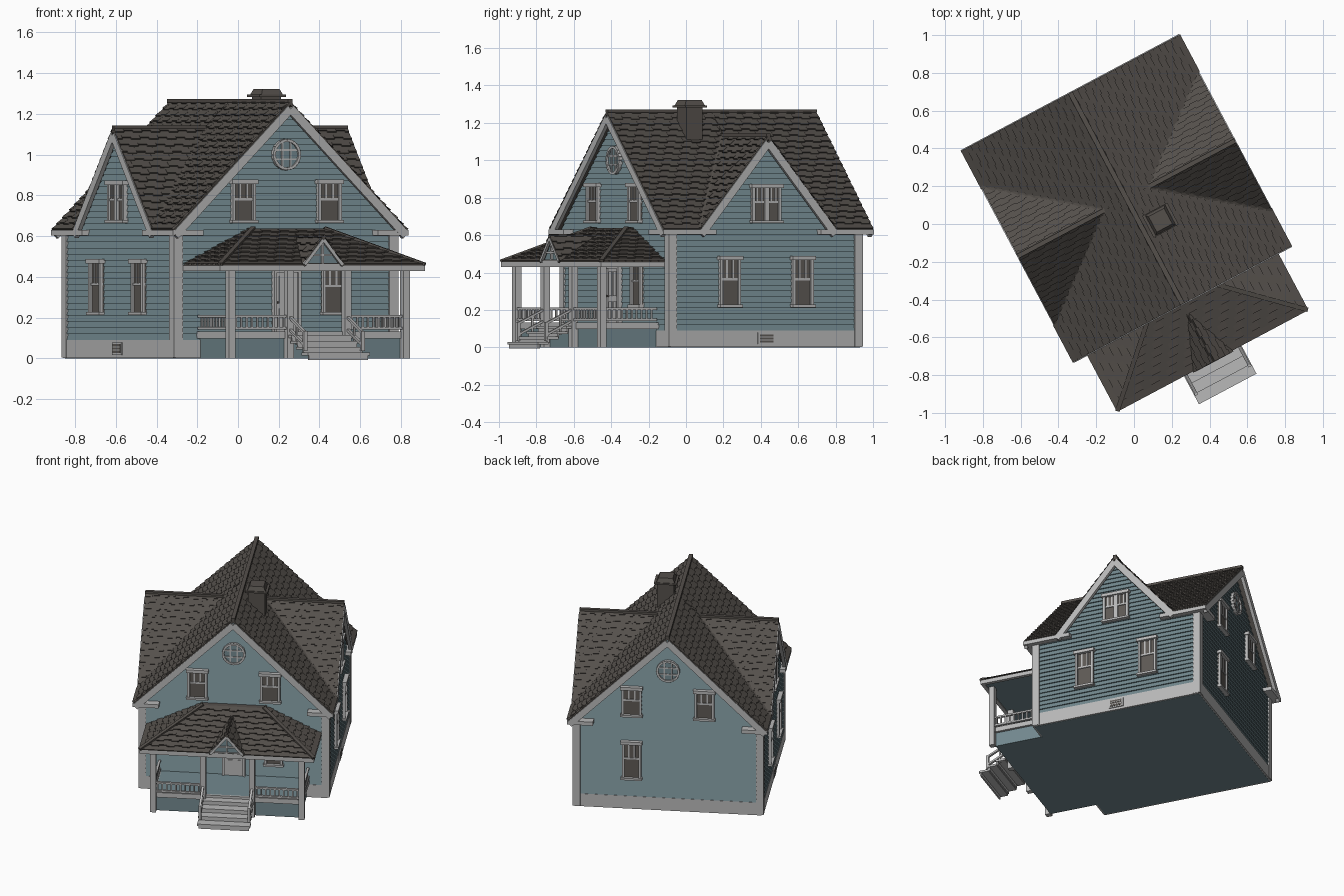
import bpy, bmesh, math
from mathutils import Vector, Matrix

cube = bpy.data.objects.get("Cube")
if cube:
    bpy.data.objects.remove(cube, do_unlink=True)

# House placement: turned on the plot
PLACE = Matrix.Translation((-0.04, 0.135, 0)) @ Matrix.Rotation(math.radians(28), 4, 'Z')
UP = Vector((0, 0, 1))
WX, WY = 0.611, 0.575          # wall half sizes
RX, RY = 0.65, 0.633           # roof half sizes
EAVE, RIDGE = 0.63, 1.26
GW, GZ, GX = 0.415, 1.13, 0.13  # cross gable half width, ridge height, inner end


def material(name, rgb):
    m = bpy.data.materials.new(name)
    m.use_nodes = True
    m.diffuse_color = (*rgb, 1)
    m.node_tree.nodes["Principled BSDF"].inputs["Base Color"].default_value = (*rgb, 1)
    return m


SIDING = material("blue grey siding", (0.17, 0.25, 0.275))
TRIM = material("pale grey trim", (0.48, 0.48, 0.48))
ROOF = material("dark brown shingle", (0.09, 0.08, 0.071))
GLASS = material("smoky glass", (0.11, 0.1, 0.09))

parts = {}


def part(name, mat):
    return parts.setdefault(name, (bmesh.new(), mat))[0]


def box(bm, center, size, frame=Matrix()):
    m = frame @ Matrix.Translation(center) @ Matrix.Diagonal((*size, 1))
    bmesh.ops.create_cube(bm, size=1, matrix=m)


def bar(bm, a, b, w, h, frame=Matrix()):
    a, b = frame @ Vector(a), frame @ Vector(b)
    d = (b - a).normalized()
    side = UP.cross(d)
    side = side.normalized() if side.length > 0.001 else Vector((0, 1, 0))
    rot = Matrix((d, side, d.cross(side))).transposed().to_4x4()
    box(bm, (0, 0, 0), ((b - a).length, w, h), Matrix.Translation((a + b) / 2) @ rot)


def prism(bm, pts, vec):
    base = [bm.verts.new(p) for p in pts]
    top = [bm.verts.new(Vector(p) + Vector(vec)) for p in pts]
    faces = [bm.faces.new(base), bm.faces.new(top[::-1])]
    for i in range(len(pts)):
        j = (i + 1) % len(pts)
        faces.append(bm.faces.new((base[i], top[i], top[j], base[j])))
    bmesh.ops.recalc_face_normals(bm, faces=faces)


def roof_plane(bm, pts, row=0.045, tab=0.05, thick=0.012):
    """Slab covered with staggered shingles, trimmed to a convex outline."""
    pts = [Vector(p) for p in pts]
    n = (pts[1] - pts[0]).cross(pts[2] - pts[0]).normalized()
    if n.z < 0:
        n, pts = -n, pts[::-1]
    prism(bm, pts, -n * thick)
    u = UP.cross(n).normalized()
    v = n.cross(u)
    o = pts[0]
    us = [(p - o).dot(u) for p in pts]
    vs = [(p - o).dot(v) for p in pts]
    tmp = bmesh.new()
    for r in range(math.ceil((max(vs) - min(vs)) / row)):
        for c in range(-1, math.ceil((max(us) - min(us)) / tab) + 1):
            u0 = min(us) + (c + 0.5 * (r % 2)) * tab
            v0 = min(vs) + r * row - (0.01 if (c + r // 2) % 2 and r else 0)
            v1 = min(vs) + (r + 1) * row
            p = lambda a, b, h: tmp.verts.new(o + u * a + v * b + n * h)
            A, B = p(u0, v0, 0.009), p(u0 + tab, v0, 0.009)
            C, D = p(u0 + tab, v1, 0.001), p(u0, v1, 0.001)
            E, F = p(u0, v0, 0), p(u0 + tab, v0, 0)
            for f in ((A, B, C, D), (E, F, B, A), (E, A, D), (F, C, B)):
                tmp.faces.new(f)
    for i, a in enumerate(pts):
        b = pts[(i + 1) % len(pts)]
        bmesh.ops.bisect_plane(tmp, geom=tmp.verts[:] + tmp.edges[:] + tmp.faces[:], plane_co=a,
                               plane_no=(b - a).cross(n), clear_outer=True)
    me = bpy.data.meshes.new("shingle_piece")
    tmp.to_mesh(me)
    tmp.free()
    bm.from_mesh(me)
    bpy.data.meshes.remove(me)


def wall_frame(deg, dist):
    return Matrix.Rotation(math.radians(deg), 4, 'Z') @ Matrix.Translation((0, dist, 0))


def clapboards(bm, frame, half_at, top, step=0.03):
    z = 0.09
    while z < top - 0.01:
        z1 = min(z + step, top)
        w0, w1 = half_at(z), half_at(z1 - 0.0001)
        p = lambda x, y, h: bm.verts.new(frame @ Vector((x, y, h)))
        A, B = p(-w0, 0.009, z), p(w0, 0.009, z)
        C, D = p(w1, 0.001, z1), p(-w1, 0.001, z1)
        bm.faces.new((B, A, D, C))
        bm.faces.new((A, B, p(w0, 0, z), p(-w0, 0, z)))
        z = z1


def window(frame, u, z0, z1, w):
    trim, glass = part("window_frames", TRIM), part("window_glass", GLASS)
    mid, h = z0 + (z1 - z0) * 0.55, z1 - z0
    box(glass, (u, 0.01, z0 + h / 2), (w, 0.008, h), frame)
    for s in (-1, 1):
        box(trim, (u + s * (w / 2 - 0.008), 0.013, z0 + h / 2), (0.016, 0.026, h), frame)
        box(trim, (u + s * w * 0.15, 0.013, (mid + z1) / 2), (0.01, 0.01, z1 - mid), frame)
    box(trim, (u, 0.013, mid), (w, 0.014, 0.012), frame)
    box(trim, (u, 0.018, z0 + 0.006), (w + 0.014, 0.036, 0.014), frame)
    box(trim, (u, 0.018, z1 - 0.008), (w + 0.016, 0.036, 0.022), frame)


def round_window(frame, z, r):
    trim = part("round_window_frames", TRIM)
    turn = frame @ Matrix.Translation((0, 0.008, z)) @ Matrix.Rotation(math.pi / 2, 4, 'X')
    bmesh.ops.create_cone(part("round_window_panels", SIDING), cap_ends=True, segments=24,
                          radius1=r, radius2=r, depth=0.012, matrix=turn)
    ring = [(r * math.cos(k * math.pi / 12), 0.012, z + r * math.sin(k * math.pi / 12)) for k in range(25)]
    for a, b in zip(ring, ring[1:]):
        bar(trim, a, b, 0.026, 0.014, frame)
    for s in (-1, 1):
        box(trim, (s * r * 0.33, 0.014, z), (0.009, 0.012, r * 1.85), frame)
        box(trim, (0, 0.014, z + s * r * 0.33), (r * 1.85, 0.012, 0.009), frame)


front, back = wall_frame(180, WY), wall_frame(0, WY)
left, right = wall_frame(-90, WX), wall_frame(90, WX)

# House body with main and cross gables
body = part("house_body", SIDING)
box(body, (0, 0, 0.32), (2 * WX, 2 * WY, 0.64))
prism(body, [(-WX, -WY, 0.635), (WX, -WY, 0.635), (0, -WY, 1.23)], (0, 2 * WY, 0))
prism(body, [(-WX, -0.39, 0.63), (-WX, 0.39, 0.63), (-WX, 0, 1.1)], (2 * WX, 0, 0))

# Walls: siding, foundation, windows
boards = part("clapboard_siding", SIDING)
base = part("foundation", TRIM)
for f in (front, back):
    clapboards(boards, f, lambda z: max(0.001, min(WX, (1.235 - z) / 0.975)), 1.235)
    box(base, (0, 0.004, 0.046), (2 * WX, 0.014, 0.09), f)
    round_window(f, 1.0, 0.07)
    for u in (-0.238, 0.238):
        window(f, u, 0.665, 0.875, 0.13)
for f in (left, right):
    clapboards(boards, f, lambda z: WY if z < 0.63 else max(0.001, (1.1 - z) / 1.2), 1.1)
    box(base, (0, 0.004, 0.046), (2 * WY, 0.014, 0.09), f)
    for u in (-0.22, 0.22):
        window(f, u, 0.215, 0.485, 0.125)
    for u in (-0.043, 0.043):
        window(f, u, 0.665, 0.87, 0.09)
    box(part("foundation_vent_frames", TRIM), (0, 0.01, 0.048), (0.1, 0.016, 0.062), f)
    box(part("foundation_vents", GLASS), (0, 0.016, 0.048), (0.08, 0.009, 0.044), f)
    for z in (0.04, 0.056):
        box(part("foundation_vent_frames", TRIM), (0, 0.018, z), (0.08, 0.008, 0.005), f)
window(front, -0.26, 0.215, 0.47, 0.12)
window(back, 0.238, 0.215, 0.485, 0.125)

# Roofs, fascia and corner boards
roof, caps = part("main_roof", ROOF), part("roof_caps", ROOF)
rakes, eaves = part("rake_boards", TRIM), part("eave_returns", TRIM)
for sx in (-1, 1):
    for sy in (-1, 1):
        P = lambda x, y, z: (sx * x, sy * y, z)
        roof_plane(roof, [P(RX, RY, EAVE), P(RX, GW, EAVE), P(GX, 0, GZ), P(0, 0, RIDGE), P(0, RY, RIDGE)])
        roof_plane(roof, [P(RX, GW, EAVE), P(RX, 0, GZ), P(GX, 0, GZ)])
        bar(caps, P(RX, GW, EAVE + 0.004), P(GX, 0, GZ + 0.004), 0.016, 0.014)
        bar(rakes, P(RX - 0.01, RY - 0.006, EAVE - 0.026), P(0, RY - 0.006, RIDGE - 0.036), 0.022, 0.042)
        bar(rakes, P(RX - 0.006, GW - 0.01, EAVE - 0.026), P(RX - 0.006, 0, GZ - 0.036), 0.022, 0.042)
        box(eaves, P(RX - 0.02, 0.475, 0.617), (0.05, 0.32, 0.026))
        box(eaves, P(RX - 0.08, RY - 0.028, 0.617), (0.17, 0.065, 0.026))
        box(part("corner_boards", TRIM), P(WX - 0.012, WY - 0.012, 0.31), (0.05, 0.05, 0.61))
    bar(caps, (sx * RX, 0, GZ + 0.005), (sx * GX, 0, GZ + 0.005), 0.024, 0.016)
bar(caps, (0, -RY, RIDGE + 0.004), (0, RY, RIDGE + 0.004), 0.026, 0.018)

# Chimney
chimney = part("chimney", ROOF)
for z, sx, sy, h in ((1.17, 0.11, 0.095, 0.23), (1.288, 0.15, 0.13, 0.012)):
    box(chimney, (0.105, -0.186, z), (sx, sy, h))
bmesh.ops.create_cone(chimney, cap_ends=True, segments=4, radius1=0.085, radius2=0.066, depth=0.03, matrix=
                      Matrix.Translation((0.105, -0.186, 1.308)) @ Matrix.Rotation(math.pi / 4, 4, 'Z'))

# Porch roof with a small gable
proof, fascia = part("porch_roof", ROOF), part("porch_fascia", TRIM)
PX, PY, PZ, TX, TY, TZ = 0.57, -0.97, 0.457, 0.2, -0.62, 0.635
roof_plane(proof, [(-PX, PY, PZ), (PX, PY, PZ), (TX, TY, TZ), (-TX, TY, TZ)])
box(proof, (0, -0.597, TZ - 0.004), (2 * TX, 0.05, 0.012))
box(fascia, (0, PY + 0.012, 0.443), (2 * PX, 0.024, 0.028))
box(part("porch_ceiling", SIDING), (0, -0.765, 0.443), (1.1, 0.38, 0.012))
prism(part("porch_gable_panel", SIDING), [(-0.095, -0.962, 0.46), (0.095, -0.962, 0.46), (0, -0.962, 0.582)], (0, 0.02, 0))
gable_trim = part("porch_gable_trim", TRIM)
for s in (-1, 1):
    roof_plane(proof, [(s * PX, PY, PZ), (s * PX, -WY, PZ), (s * TX, -WY, TZ), (s * TX, TY, TZ)])
    roof_plane(proof, [(s * 0.115, -0.98, PZ), (0, -0.98, 0.602), (0, -0.69, 0.602)])
    bar(caps, (s * PX, PY, PZ + 0.005), (s * TX, TY, TZ + 0.005), 0.024, 0.014)
    bar(gable_trim, (s * 0.105, -0.975, PZ + 0.002), (0, -0.975, 0.582), 0.014, 0.016)
    box(fascia, (s * (PX - 0.012), -0.77, 0.443), (0.024, 0.39, 0.028))
box(gable_trim, (0, -0.966, 0.515), (0.011, 0.012, 0.11))
box(gable_trim, (0, -0.966, 0.507), (0.11, 0.012, 0.01))
box(gable_trim, (0, -0.966, 0.463), (0.2, 0.014, 0.012))

# Porch deck, posts and railings
box(part("porch_base", SIDING), (0, -0.737, 0.066), (0.95, 0.33, 0.132))
edge, posts, rails = part("porch_deck_edge", TRIM), part("porch_posts", TRIM), part("porch_railing", TRIM)
box(edge, (0, -0.906, 0.115), (0.99, 0.016, 0.034))
for s in (-1, 1):
    box(edge, (s * 0.483, -0.74, 0.115), (0.018, 0.33, 0.034))
    for x in (0.485, 0.16):
        box(posts, (s * x, -0.92, 0.217), (0.037, 0.037, 0.434))
    for a, b in (((s * 0.16, -0.92), (s * 0.485, -0.92)), ((s * 0.485, -0.92), (s * 0.485, -0.59))):
        for z in (0.148, 0.207):
            bar(rails, (*a, z), (*b, z), 0.016, 0.012)
        for k in range(1, 11):
            x, y = Vector(a).lerp(Vector(b), k / 11)
            box(rails, (x, y, 0.177), (0.009, 0.009, 0.06))

# Steps with sloping handrails
steps = part("steps", TRIM)
for k in range(4):
    y, z = -0.935 - k * 0.058, 0.108 - k * 0.029
    box(steps, (0, y, z), (0.345, 0.066, 0.014))
    box(steps, (0, y - 0.022, z - 0.014), (0.33, 0.01, 0.028))
for s in (-1, 1):
    for z in (0.0, 0.06):
        bar(rails, (s * 0.16, -0.92, 0.207 - z), (s * 0.16, -1.09, 0.125 - z), 0.016, 0.012)
    box(rails, (s * 0.16, -1.085, 0.085), (0.018, 0.018, 0.1))
    box(rails, (s * 0.16, -1.0, 0.115), (0.01, 0.01, 0.1))

# Front door
door = part("front_door", TRIM)
box(door, (0, 0.009, 0.28), (0.12, 0.022, 0.3), front)
for s in (-1, 1):
    box(door, (s * 0.067, 0.014, 0.28), (0.016, 0.034, 0.3), front)
    for z, h in ((0.2, 0.09), (0.34, 0.13)):
        box(door, (s * 0.026, 0.021, z), (0.036, 0.008, h), front)
box(door, (0, 0.014, 0.43), (0.15, 0.034, 0.016), front)
box(part("door_knob", GLASS), (0.05, 0.025, 0.275), (0.009, 0.014, 0.009), front)

for name, (bm, mat) in parts.items():
    mesh = bpy.data.meshes.new(name)
    bm.transform(PLACE)
    bm.to_mesh(mesh)
    bm.free()
    mesh.materials.append(mat)
    bpy.context.scene.collection.objects.link(bpy.data.objects.new(name, mesh))
